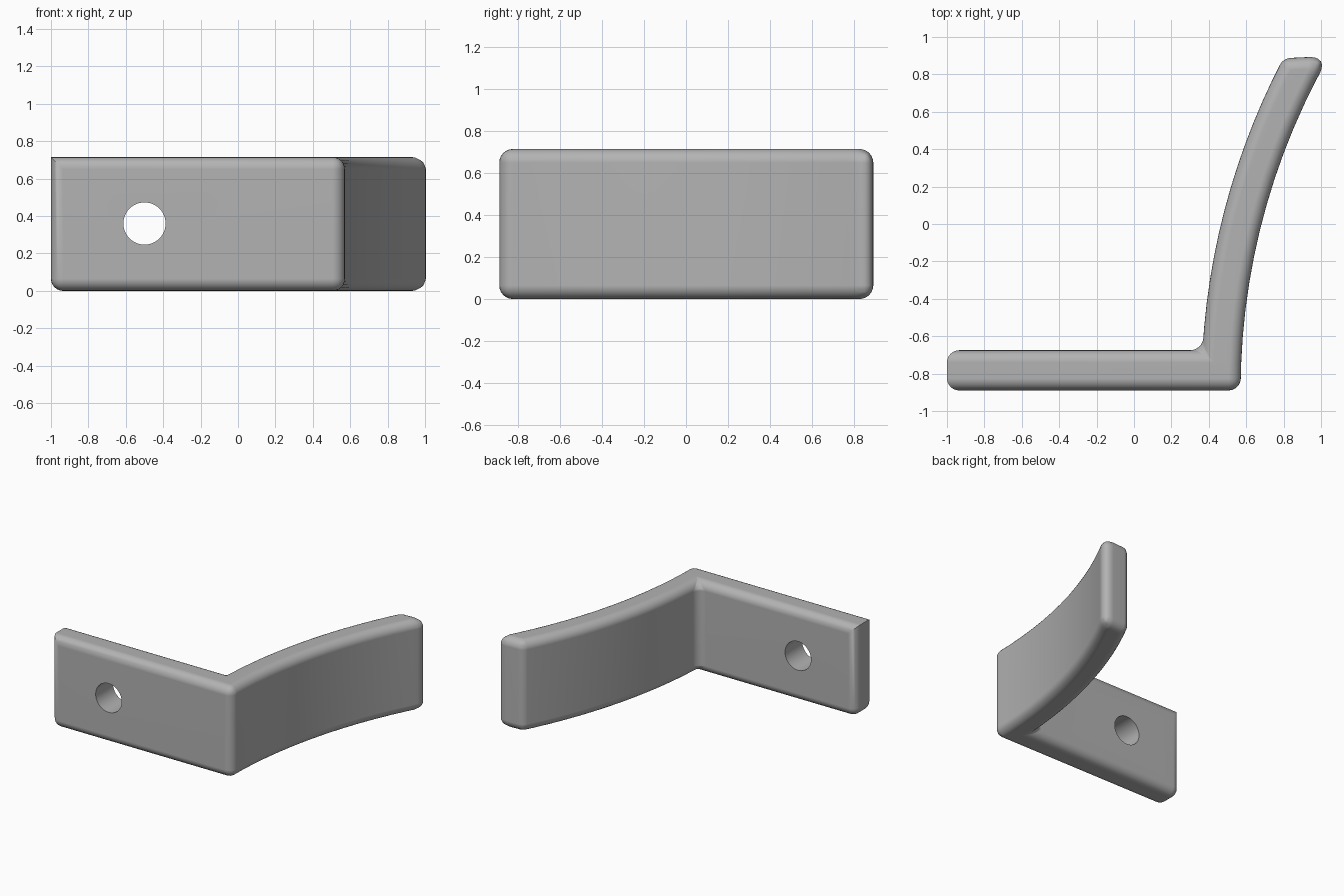
import bpy, bmesh, math
from mathutils import Vector

if "Cube" in bpy.data.objects:
    bpy.data.objects.remove(bpy.data.objects["Cube"], do_unlink=True)

HEIGHT = 0.715
ROUND = 0.104           # bevel width at weight 1
STEPS = 13
CENTRE = Vector((4.18, -0.89))

grey = bpy.data.materials.new("plain grey")
grey.use_nodes = True
colour = (0.45, 0.45, 0.45, 1)
grey.diffuse_color = colour
grey.node_tree.nodes["Principled BSDF"].inputs["Base Color"].default_value = colour


def arc(radius, y_start, y_end):
    """Points on the bowed arm, evenly spaced by angle."""
    a, b = (math.asin((y - CENTRE.y) / radius) for y in (y_start, y_end))
    angles = [a + (b - a) * i / STEPS for i in range(STEPS + 1)]
    return [(CENTRE.x - radius * math.cos(t), CENTRE.y + radius * math.sin(t)) for t in angles]


# Plan outline: flat plate, then outer and inner sides of the bowed arm
outer = arc(3.61, -0.89, 0.898)
inner = arc(3.82, -0.675, 0.886)
outline = [(-1, -0.89)] + outer + inner[::-1] + [(-1, -0.675)]
n = len(outline)
outer_tip, inner_tip = STEPS + 1, STEPS + 2
upright_weights = {0: 0.625, 1: 0.625, outer_tip: 1.0, inner_tip: 0.35,
                   n - 2: 0.625, n - 1: 0.625}

bm = bmesh.new()
weight = bm.edges.layers.float.new("bevel_weight_edge")
low = [bm.verts.new((x, y, 0)) for x, y in outline]
high = [bm.verts.new((x, y, HEIGHT)) for x, y in outline]
bm.faces.new(low[::-1])
bm.faces.new(high)
for i in range(n):
    j = (i + 1) % n
    bm.faces.new((low[i], low[j], high[j], high[i]))

# Round every rim edge except the top edge of the plate's free end
for i in range(n):
    j = (i + 1) % n
    bm.edges.get((low[i], low[j]))[weight] = 0.625
    bm.edges.get((high[i], high[j]))[weight] = 0 if j == 0 else 0.625
for i, w in upright_weights.items():
    bm.edges.get((low[i], high[i]))[weight] = w

mesh = bpy.data.meshes.new("angled_bracket")
bm.to_mesh(mesh)
bm.free()
mesh.materials.append(grey)
bracket = bpy.data.objects.new("angled_bracket", mesh)
bpy.context.collection.objects.link(bracket)

bevel = bracket.modifiers.new("rounded edges", 'BEVEL')
bevel.limit_method = 'WEIGHT'
bevel.width = ROUND
bevel.segments = 6
bevel.use_clamp_overlap = False

# Screw hole through the plate
bpy.ops.mesh.primitive_cylinder_add(vertices=48, radius=0.113, depth=0.6,
                                    location=(-0.5, -0.78, 0.36),
                                    rotation=(math.pi / 2, 0, 0))
cutter = bpy.context.object
cutter.name = "hole_cutter"
cutter.hide_render = True
cutter.data.materials.append(grey)
hole = bracket.modifiers.new("screw hole", 'BOOLEAN')
hole.operation = 'DIFFERENCE'
hole.object = cutter
hole.solver = 'EXACT'

# Apply both modifiers, drop the cutter, then shade smoothly
bpy.ops.object.select_all(action='DESELECT')
bracket.select_set(True)
bpy.context.view_layer.objects.active = bracket
for name in ("rounded edges", "screw hole"):
    bpy.ops.object.modifier_apply(modifier=name)
bpy.data.objects.remove(cutter, do_unlink=True)
bpy.ops.object.shade_smooth_by_angle(angle=math.radians(35))
normals = bracket.modifiers.new("flat face normals", 'WEIGHTED_NORMAL')
normals.keep_sharp = True
